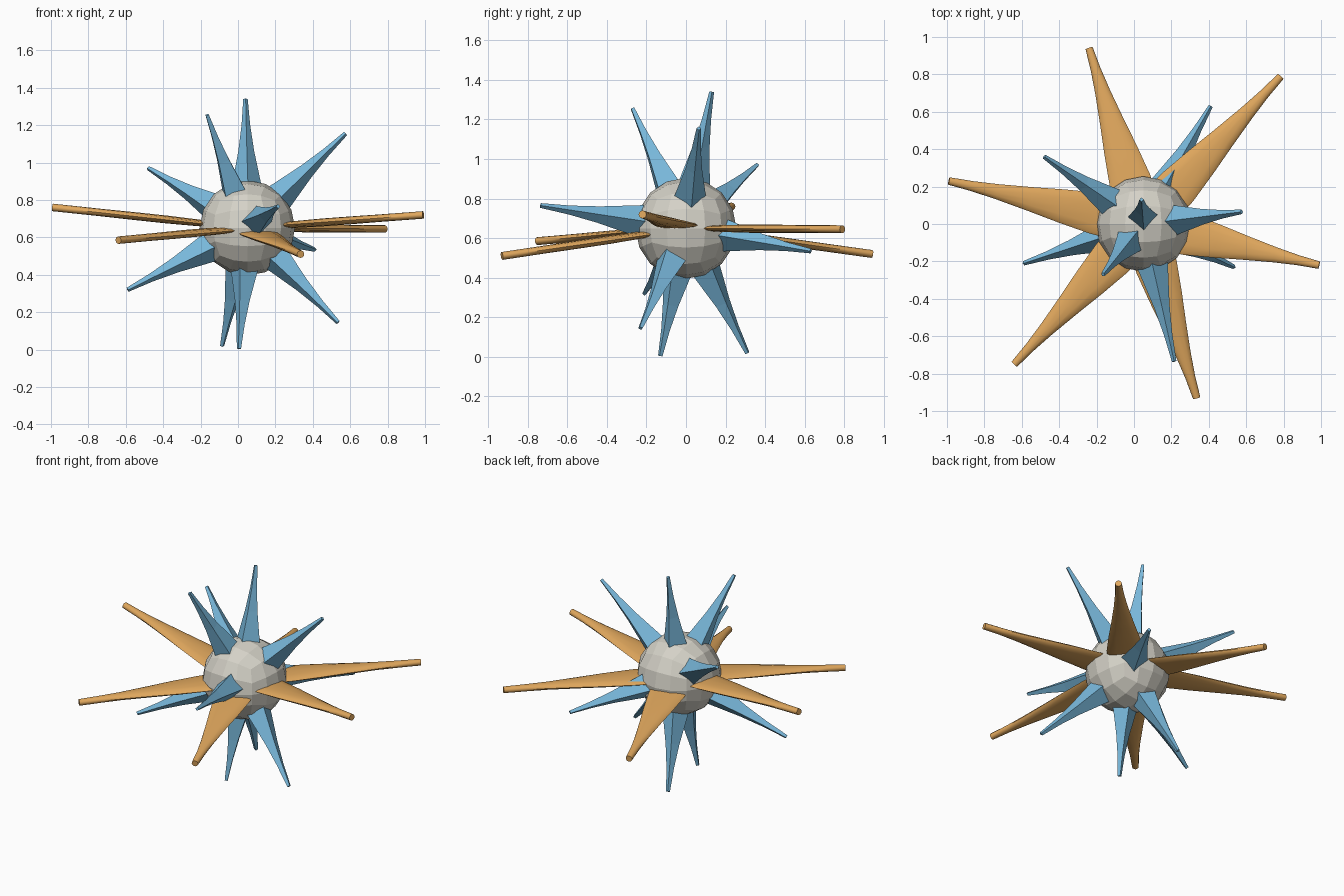
import bpy, bmesh, math
from mathutils import Vector

cube = bpy.data.objects.get("Cube")
if cube:
    bpy.data.objects.remove(cube, do_unlink=True)

CENTER = Vector((0.05, 0, 0.65))


def material(name, color):
    mat = bpy.data.materials.new(name)
    mat.use_nodes = True
    mat.diffuse_color = (*color, 1)
    mat.node_tree.nodes["Principled BSDF"].inputs["Base Color"].default_value = (*color, 1)
    return mat


def finish(bm, name, mat, smooth=False):
    bmesh.ops.recalc_face_normals(bm, faces=bm.faces)
    mesh = bpy.data.meshes.new(name)
    bm.to_mesh(mesh)
    bm.free()
    mesh.materials.append(mat)
    obj = bpy.data.objects.new(name, mesh)
    bpy.context.collection.objects.link(obj)
    if smooth:
        bpy.ops.object.select_all(action="DESELECT")
        obj.select_set(True)
        bpy.context.view_layer.objects.active = obj
        bpy.ops.object.shade_smooth_by_angle(angle=math.radians(40))


def loft(name, tip, profile, sides, mat, smooth=False):
    """Loft rings (fraction along axis, half width, half height) from the core to the tip."""
    axis = Vector(tip) - CENTER
    side = axis.cross(Vector((0, 0, 1))).normalized()
    up = side.cross(axis).normalized()
    bm = bmesh.new()
    rings = []
    for along, width, height in profile:
        ring = []
        for i in range(sides):
            a = math.tau * i / sides
            ring.append(bm.verts.new(CENTER + axis * along
                                     + side * width * math.cos(a) + up * height * math.sin(a)))
        rings.append(ring)
    for low, high in zip(rings, rings[1:]):
        for i in range(sides):
            j = (i + 1) % sides
            bm.faces.new((low[i], low[j], high[j], high[i]))
    bm.faces.new(rings[0])
    bm.faces.new(rings[-1])
    finish(bm, name, mat, smooth)


grey = material("pale grey", (0.66, 0.64, 0.57))
orange = material("orange", (0.75, 0.39, 0.11))
blue = material("sky blue", (0.19, 0.48, 0.71))

# Faceted core: a gridded cube rounded into a ball
bm = bmesh.new()
bmesh.ops.create_cube(bm, size=2)
bmesh.ops.subdivide_edges(bm, edges=bm.edges, cuts=3, use_grid_fill=True)
for v in bm.verts:
    v.co = CENTER + Vector([math.tan(c * math.pi / 4) for c in v.co]).normalized() * 0.255
finish(bm, "core", grey)

# Flat, flared arms around the equator, ending in round tips
arm_profile = [(0.12, 0.115, 0.012), (0.25, 0.112, 0.018), (0.42, 0.09, 0.021),
               (0.58, 0.065, 0.021), (0.75, 0.041, 0.02), (0.88, 0.027, 0.02), (1, 0.02, 0.02)]
arm_tips = [(-0.24, 0.94, 0.52), (0.785, 0.79, 0.645), (0.99, -0.22, 0.72),
            (0.335, -0.93, 0.51), (-0.64, -0.75, 0.585), (-0.99, 0.23, 0.76)]
for n, tip in enumerate(arm_tips, 1):
    loft(f"arm_{n}", tip, arm_profile, 12, orange, True)

# Four-sided spikes above and below the arms
spike_profile = [(0.22, 0.095, 0.095), (0.36, 0.075, 0.075), (0.6, 0.042, 0.042),
                 (0.8, 0.023, 0.023), (1, 0.012, 0.012)]
spike_tips = [(-0.165, -0.27, 1.255), (0.04, 0.13, 1.34), (0.575, 0.065, 1.155),
              (-0.48, 0.36, 0.97), (0.215, -0.735, 0.765), (0.41, 0.63, 0.535),
              (-0.59, -0.21, 0.32), (0.535, -0.23, 0.145), (0.005, -0.13, 0.005),
              (-0.085, 0.31, 0.02)]
for n, tip in enumerate(spike_tips, 1):
    loft(f"spike_{n}", tip, spike_profile, 4, blue)
